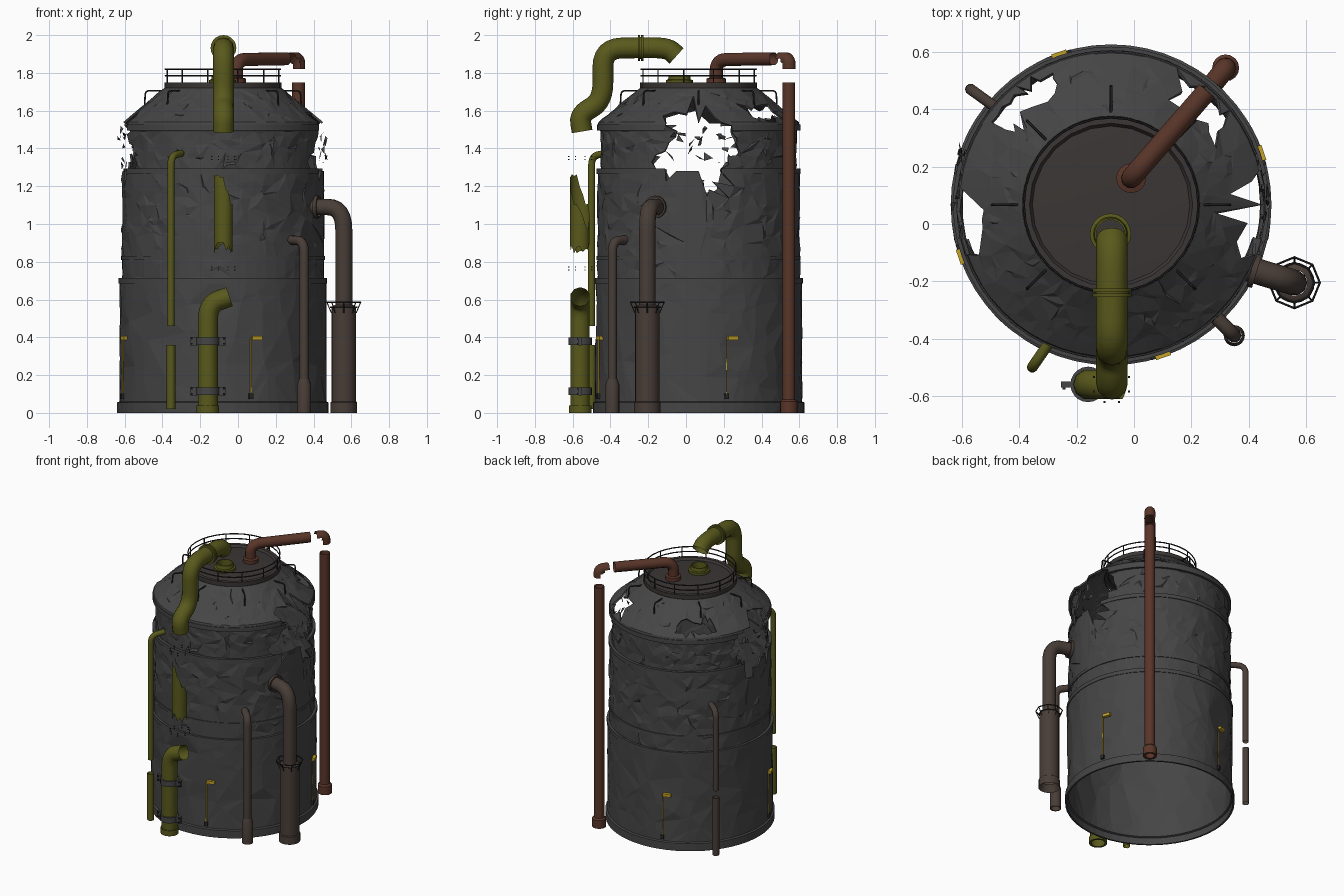
import bpy, bmesh, math, random
from mathutils import Vector, geometry

if "Cube" in bpy.data.objects:
    bpy.data.objects.remove(bpy.data.objects["Cube"])
random.seed(7)
CX, CY = -0.08, 0.067
TAU = 2 * math.pi

def material(name, rgb):
    m = bpy.data.materials.new(name)
    m.diffuse_color = (*rgb, 1)
    m.use_nodes = True
    m.node_tree.nodes["Principled BSDF"].inputs["Base Color"].default_value = m.diffuse_color
    return m
STEEL = material("dark_steel", (.06, .06, .062))
LID = material("lid_steel", (.042, .037, .035))
GREEN = material("olive_paint", (.1, .1, .012))
RED = material("rust_red", (.1, .036, .022))
BROWN = material("rust_brown", (.065, .047, .038))
YELLOW = material("yellow_paint", (.55, .36, .02))
BLACK = material("black_iron", (.02, .02, .02))

def finish(name, bm, mat, smooth=True):
    me = bpy.data.meshes.new(name)
    bm.to_mesh(me)
    bm.free()
    ob = bpy.data.objects.new(name, me)
    bpy.context.collection.objects.link(ob)
    me.materials.append(mat)
    bpy.ops.object.select_all(action='DESELECT')
    bpy.context.view_layer.objects.active = ob
    ob.select_set(True)
    if smooth:
        bpy.ops.object.shade_smooth_by_angle(angle=math.radians(35))
    return ob

# outline of the blast hole in (y, z); it goes through both sides
HOLE = [(-.11, 1.57), (.02, 1.61), (.11, 1.58), (.25, 1.51), (.27, 1.38), (.2, 1.31), (.19, 1.17),
        (.1, 1.18), (.09, 1.24), (0, 1.28), (-.07, 1.24), (-.16, 1.3), (-.17, 1.37), (-.06, 1.46)]

def torn(p):
    inside = False
    for (y0, z0), (y1, z1) in zip(HOLE, HOLE[1:] + HOLE[:1]):
        if (z0 > p.z) != (z1 > p.z) and p.y < y0 + (p.z - z0) * (y1 - y0) / (z1 - z0):
            inside = not inside
    if inside and abs(p.x - CX) > .3:
        return True
    r = math.hypot(p.x - CX, p.y - CY)
    a = math.degrees(math.atan2(p.y - CY, p.x - CX))
    return p.z > 1.53 and .43 < r < .51 and (115 < a < 145 or 32 < a < 60)

def tear(bm, test=torn):
    bad = [f for f in bm.faces if test(f.calc_center_median())]
    bmesh.ops.delete(bm, geom=bad, context='FACES')

def lathe(name, prof, mat, seg=48, c=(CX, CY), cut=False, smooth=True):
    bm = bmesh.new()
    rows = [[bm.verts.new((c[0] + r * math.cos(TAU * i / seg), c[1] + r * math.sin(TAU * i / seg), z))
             for i in range(seg)] for r, z in prof]
    for a, b in zip(rows, rows[1:]):
        for i in range(seg):
            j = (i + 1) % seg
            bm.faces.new((a[i], a[j], b[j], b[i]))
    bmesh.ops.remove_doubles(bm, verts=bm.verts, dist=.0002)
    if cut:
        tear(bm)
    bmesh.ops.recalc_face_normals(bm, faces=bm.faces)
    return finish(name, bm, mat, smooth)

def tube(name, pts, r, mat, bend=.09, closed=False, res=3):
    pts = [Vector(p) for p in pts]
    path = pts if closed else [pts[0]]
    if not closed:
        for a, p, b in zip(pts, pts[1:], pts[2:]):
            s = p + (a - p).normalized() * min(bend, (a - p).length * .48)
            e = p + (b - p).normalized() * min(bend, (b - p).length * .48)
            path += [s.lerp(p, t / 6).lerp(p.lerp(e, t / 6), t / 6) for t in range(7)]
        path.append(pts[-1])
    cu = bpy.data.curves.new(name, 'CURVE')
    cu.dimensions = '3D'
    cu.bevel_depth, cu.bevel_resolution = r, res
    sp = cu.splines.new('POLY')
    sp.points.add(len(path) - 1)
    for q, p in zip(sp.points, path):
        q.co = (*p, 1)
    sp.use_cyclic_u = closed
    cu.materials.append(mat)
    ob = bpy.data.objects.new(name, cu)
    bpy.context.collection.objects.link(ob)
    bpy.ops.object.select_all(action='DESELECT')
    bpy.context.view_layer.objects.active = ob
    ob.select_set(True)
    bpy.ops.object.convert(target='MESH')
    ob = bpy.context.view_layer.objects.active
    bpy.ops.object.shade_smooth_by_angle(angle=math.radians(45))
    return ob

def box(name, loc, size, mat, rz=0):
    bpy.ops.mesh.primitive_cube_add(size=1, location=loc, rotation=(0, 0, rz))
    ob = bpy.context.object
    ob.name, ob.scale = name, size
    ob.data.materials.append(mat)

def polar(r, a, z):
    return (CX + r * math.cos(a), CY + r * math.sin(a), z)

def ring(name, c, r, z, w, mat, n=32):
    tube(name, [(c[0] + r * math.cos(TAU * i / n), c[1] + r * math.sin(TAU * i / n), z) for i in range(n)],
         w, mat, closed=True, res=1)

# shattered tank shell: bands of random shards between profile points (radius, z, shard count)
shell = [(.56, 0, 20), (.56, .055, 0), (.548, .06, 170), (.548, .69, 0), (.535, .71, 60), (.535, .82, 420),
         (.535, 1.28, 0), (.515, 1.29, 320), (.52, 1.49, 0), (.535, 1.52, 0), (.53, 1.54, 330), (.31, 1.72, 0)]
bm = bmesh.new()
SEG = 56
for (r0, z0, n), (r1, z1, _) in zip(shell, shell[1:]):
    L, W = math.hypot(r1 - r0, z1 - z0), TAU * .5
    p2 = [Vector((W * i / SEG, v)) for i in range(SEG + 1) for v in (0, L)]
    p2 += [Vector((random.uniform(.01, .99) * W, random.uniform(.08, .92) * L)) for _ in range(n)]
    vs, _, fs, *_ = geometry.delaunay_2d_cdt(p2, [], [], 0, 1e-5)
    bv = []
    for v in vs:
        t = v.y / L
        rough = .006 if z0 >= .7 else .002
        j = random.uniform(-rough, rough) if .02 < t < .98 else 0
        bv.append(bm.verts.new(polar(r0 + (r1 - r0) * t + j, v.x / .5, z0 + (z1 - z0) * t)))
    for f in fs:
        bm.faces.new([bv[i] for i in f])
bmesh.ops.remove_doubles(bm, verts=bm.verts, dist=.0005)
tear(bm)
bmesh.ops.recalc_face_normals(bm, faces=bm.faces)
tank = finish("tank_shell", bm, STEEL, False)
sol = tank.modifiers.new("plate", 'SOLIDIFY')
sol.thickness, sol.offset = .012, -1

# seam hoops on the tank
for r, z, h in [(.552, .7, .014), (.54, .82, .01), (.54, 1.28, .014), (.538, 1.51, .016)]:
    lathe("seam_hoop", [(r - .02, z - h), (r, z - h), (r, z + h), (r - .02, z + h)], STEEL, 56, cut=True)

# lid, its railing and the hooked brackets around it
lathe("lid", [(.30, 1.71), (.31, 1.72), (.31, 1.75), (.285, 1.75), (.275, 1.735), (.15, 1.745), (0, 1.745)], LID, 24)
for z in (1.785, 1.82):
    ring("lid_rail", (CX, CY), .305, z, .004, BLACK)
for i in range(12):
    a = TAU * (i + .5) / 12
    tube("rail_post", [polar(.305, a, 1.74), polar(.305, a, 1.82)], .004, BLACK, res=1)
for i in range(8):
    a = TAU * i / 8
    tube("roof_bracket", [polar(.31, a, 1.705), polar(.41, a, 1.705), polar(.415, a, 1.62)], .005, BLACK, .02, res=1)

# big olive pipe: lower stub with clamps
g = (-.16, -.56)
tube("olive_pipe_lower", [(*g, 0), (*g, .575), (-.045, -.56, .615)], .053, GREEN)
lathe("olive_pipe_foot", [(.053, .04), (.06, .04), (.06, 0), (.045, 0)], GREEN, 20, g)
for z in (.115, .38):
    lathe("clamp_band", [(.05, z - .02), (.062, z - .02), (.062, z + .02), (.05, z + .02)], STEEL, 20, g)
    for s in (-1, 1):
        box("clamp_ear", (g[0] + s * .075, g[1], z), (.04, .02, .045), STEEL)
        for dz in (-.014, .014):
            box("clamp_bolt", (g[0] + s * .085, g[1] - .012, z + dz), (.01, .012, .01), BLACK)

# torn middle piece of the olive pipe
bm = bmesh.new()
rows = []
for i in range(20):
    a = TAU * i / 20
    lean = math.cos(a - math.radians(235))
    top = 1.13 + .13 * lean + random.uniform(-.03, .03)
    low = .86 - .03 * math.sin(a) * lean + random.uniform(-.03, .02)
    rows.append([bm.verts.new((-.078 + .05 * math.cos(a), -.562 + .052 * math.sin(a), z)) for z in (low, top)])
for a, b in zip(rows, rows[1:] + rows[:1]):
    bm.faces.new((a[0], b[0], b[1], a[1]))
finish("olive_pipe_torn", bm, GREEN)
for z in (.757, .772, 1.342, 1.357):
    for i in range(8):
        a = TAU * (i + .5) / 8
        box("loose_bolt", (-.078 + .066 * math.cos(a), -.56 + .066 * math.sin(a), z), (.007, .007, .006), BLACK)

# olive pipe over the roof, with flange, and its stub on the lid
x = -.077
tube("olive_pipe_upper", [(x, -.05, 1.89), (x, -.1, 1.935), (x, -.44, 1.93), (x, -.44, 1.65),
                          (x, -.565, 1.58), (x, -.55, 1.49)], .055, GREEN, .1, res=4)
fl = lathe("olive_flange", [(.05, -.015), (.068, -.015), (.068, -.003), (.058, -.003), (.058, .003),
                            (.068, .003), (.068, .015), (.05, .015)], GREEN, 20, (0, 0))
fl.location, fl.rotation_euler = (x, -.24, 1.932), (math.pi / 2, 0, 0)
lathe("olive_lid_stub", [(.072, 1.74), (.072, 1.762), (.06, 1.765), (.056, 1.79), (.05, 1.79), (.05, 1.74)],
      GREEN, 20, (x - .005, -.035))

# red pipe: tall riser, broken elbow, run to the lid
q = (.32, .545)
tube("red_riser", [(*q, 0), (*q, 1.75)], .035, RED)
lathe("red_foot", [(.036, .07), (.047, .06), (.047, 0), (.03, 0)], RED, 16, q)
tube("red_roof_pipe", [(.255, .465, 1.875), (-.01, .16, 1.87), (-.01, .16, 1.75)], .036, RED, .08)
lathe("red_roof_flange", [(.035, 1.775), (.052, 1.77), (.052, 1.74)], RED, 16, (-.01, .16))
el = tube("red_elbow_shard", [(.28, .495, 1.875), (.32, .545, 1.875), (.32, .545, 1.82)], .036, RED, .05)
bm = bmesh.new()
bm.from_mesh(el.data)
tear(bm, lambda p: (p.x - .3) + (p.y - .52) + 1.4 * (p.z - 1.858) < 0)
bm.to_mesh(el.data)
bm.free()

# large brown pipe on the right with sleeve and cage collar
b = (.56, -.205)
tube("brown_pipe_large", [(*b, .5), (*b, 1.09), (.38, -.15, 1.09)], .045, BROWN, .12)
lathe("brown_wall_flange", [(.05, 0), (.06, 0), (.06, .02), (.05, .02)], BROWN, 16, (0, 0))
wf = bpy.context.object
wf.location, wf.rotation_euler = (.41, -.16, 1.09), (0, math.pi / 2, math.radians(-17))
lathe("brown_sleeve", [(.045, .05), (.071, 0), (.071, .055), (.065, .06), (.065, .56), (.05, .57), (.045, .57)],
      BROWN, 20, b)
for r, z in [(.089, .585), (.07, .56)]:
    ring("collar_ring", b, r, z, .004, BLACK, 8)
for i in range(8):
    a = TAU * i / 8
    c, s = math.cos(a), math.sin(a)
    tube("collar_strut", [(b[0] + .089 * c, b[1] + .089 * s, .585), (b[0] + .066 * c, b[1] + .066 * s, .53)],
         .003, BLACK, res=1)

# small brown pipe, front right
b = (.35, -.39)
tube("brown_pipe_small", [(*b, .1), (*b, .91), (.28, -.32, .915)], .025, BROWN, .06)
lathe("small_sleeve", [(.03, 0), (.037, 0), (.037, .15), (.026, .18)], BROWN, 16, b)

# small olive pipe, front left, in two pieces
b = (-.355, -.5)
tube("olive_small_upper", [(*b, .46), (*b, 1.36), (-.3, -.42, 1.375)], .019, GREEN, .05)
tube("olive_small_lower", [(*b, .02), (*b, .36)], .023, GREEN)

# small brown pipe, back left, in two pieces
b = (-.57, .47)
tube("brown_back_upper", [(*b, .47), (*b, 1.05), (-.48, .405, 1.055)], .02, BROWN, .06)
tube("brown_back_lower", [(*b, 0), (*b, .42)], .023, BROWN)

# four yellow valves with a rod and a foot block
for i in range(4):
    a = math.radians(-71 + 90 * i)
    box("valve_handle", polar(.553, a, .397), (.022, .055, .02), YELLOW, a)
    box("valve_rod", polar(.55, a - .06, .24), (.006, .006, .3), YELLOW, a)
    box("valve_block", polar(.55, a - .06, .088), (.02, .022, .028), BLACK, a)

# loose shards around the holes
bm = bmesh.new()
for side in (0, math.pi):
    for i in range(10):
        c = Vector(polar(random.uniform(.53, .56), side + random.uniform(-.35, .3), random.uniform(1.3, 1.5)))
        vs = [bm.verts.new(c + Vector((random.uniform(-.012, .012), random.uniform(-.03, .03),
                                       random.uniform(-.03, .03)))) for _ in range(4)]
        for t in ((0, 1, 2), (0, 2, 3), (0, 3, 1), (1, 3, 2)):
            bm.faces.new([vs[k] for k in t])
bmesh.ops.recalc_face_normals(bm, faces=bm.faces)
finish("loose_shards", bm, STEEL, False)
